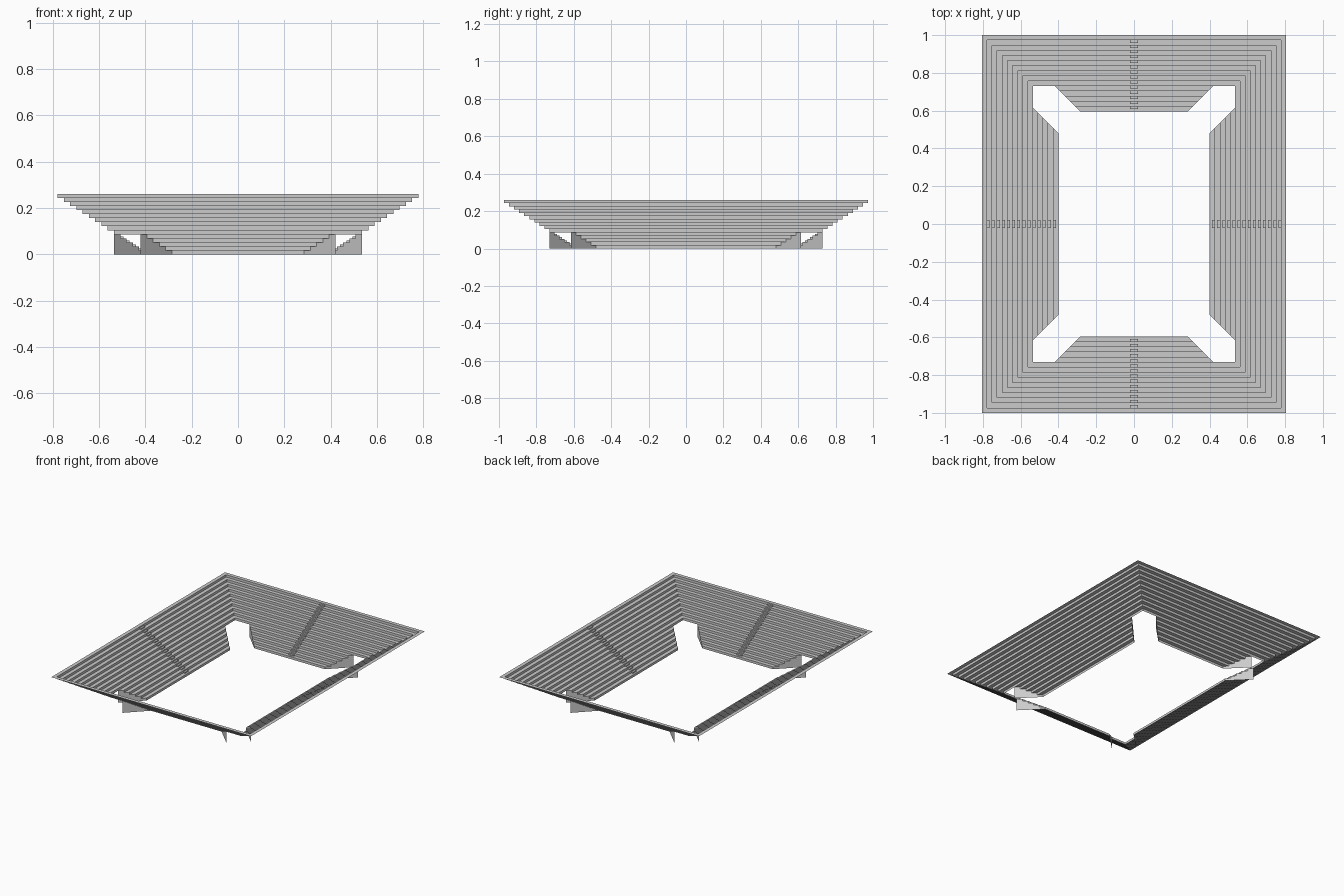
import bpy, bmesh
from math import pi
from mathutils import Matrix

if "Cube" in bpy.data.objects:
    bpy.data.objects.remove(bpy.data.objects["Cube"])

ROWS, LOWER = 15, 5           # all terrace rows, rows of the lower tier
TREAD, RISE = 0.027, 0.26 / 15
GAP = 0.115                   # lower tier stops short of the corner
AISLE = 0.02                  # half width of the stairway


def quad(bm, pts, flip=False):
    verts = [bm.verts.new(p) for p in pts]
    bm.faces.new(verts[::-1] if flip else verts)


def finish(name, bm, angle):
    bmesh.ops.remove_doubles(bm, verts=bm.verts, dist=1e-5)
    me = bpy.data.meshes.new(name)
    bm.transform(Matrix.Rotation(angle, 4, 'Z'))
    bm.to_mesh(me)
    bm.free()
    ob = bpy.data.objects.new(name, me)
    bpy.context.collection.objects.link(ob)


def terrace(name, first, last, inner, extra, angle, end_walls=False):
    """Stepped sheet: local x points outwards, half length grows with x."""
    bm = bmesh.new()
    for k in range(first, last):
        a, b = inner + k * TREAD, inner + (k + 1) * TREAD
        va, vb = a + extra, b + extra
        z0, z1 = k * RISE, (k + 1) * RISE
        # riser and tread
        quad(bm, [(a, -va, z0), (a, va, z0), (a, va, z1), (a, -va, z1)])
        quad(bm, [(a, -va, z1), (b, -vb, z1), (b, vb, z1), (a, va, z1)])
        # mitred end walls down to the ground
        if end_walls:
            for s in (-1, 1):
                quad(bm, [(a, s * va, 0), (b, s * vb, 0),
                          (b, s * vb, z1), (a, s * va, z1)],
                     flip=(s > 0 or k % 2 == 1))
    finish(name, bm, angle)


def aisle(name, inner, angle):
    """Half-height steps in front of every riser."""
    bm = bmesh.new()
    w = AISLE
    for k in range(1, ROWS):
        b = inner + k * TREAD
        a = b - TREAD / 2
        z0 = k * RISE
        z1 = z0 + RISE / 2
        quad(bm, [(a, -w, z0), (a, w, z0), (a, w, z1), (a, -w, z1)], True)
        quad(bm, [(a, -w, z1), (b, -w, z1), (b, w, z1), (a, w, z1)])
        for s in (-1, 1):
            quad(bm, [(a, s * w, z0), (b, s * w, z0),
                      (b, s * w, z1), (a, s * w, z1)], s > 0)
    finish(name, bm, angle)


# four stands around the pitch: long sides left/right, short ends front/back
for i, side in enumerate(("right", "back", "left", "front")):
    inner, extra = (0.40, 0.195) if i % 2 == 0 else (0.595, -0.195)
    ang = i * pi / 2
    terrace(side + "_upper_terrace", LOWER, ROWS, inner, extra, ang)
    terrace(side + "_lower_terrace", 0, LOWER, inner, extra - GAP, ang, True)
    aisle(side + "_aisle_steps", inner, ang)
